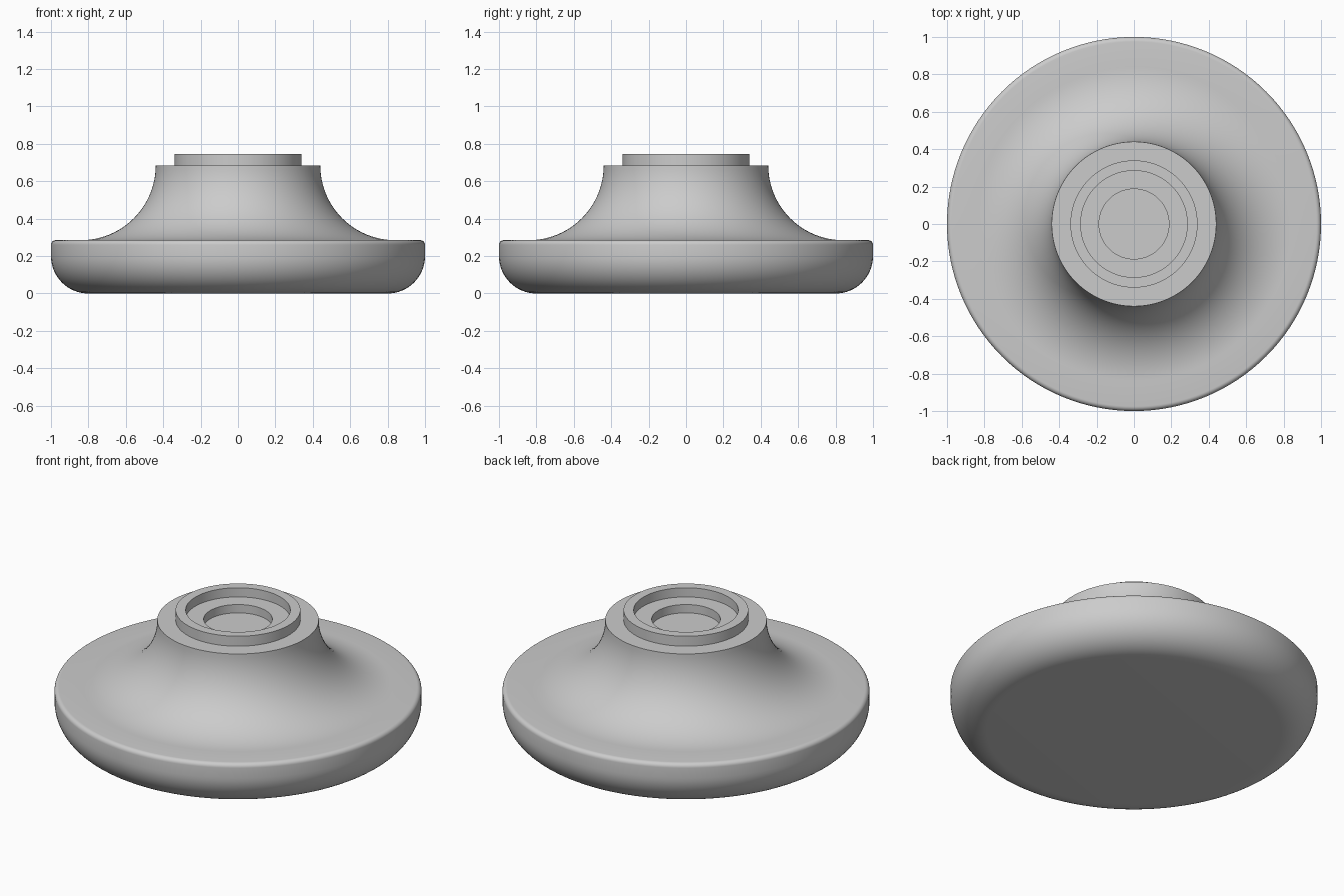
import bpy, bmesh
from math import cos, sin, radians, pi

SEGMENTS = 128

cube = bpy.data.objects.get("Cube")
if cube:
    bpy.data.objects.remove(cube, do_unlink=True)

grey = bpy.data.materials.new("plain_grey")
grey.use_nodes = True
colour = (0.6, 0.6, 0.6, 1)
grey.diffuse_color = colour
grey.node_tree.nodes["Principled BSDF"].inputs["Base Color"].default_value = colour


def arc(cx, cz, radius, start, end, steps):
    """Points (radius, height) along a circular arc, angles in degrees."""
    angles = [radians(start + (end - start) * i / steps) for i in range(steps + 1)]
    return [(cx + radius * cos(a), cz + radius * sin(a)) for a in angles]


def lathe(name, profile):
    """Turn a profile that starts and ends on the axis into a closed solid."""
    bm = bmesh.new()
    verts = [bm.verts.new((r, 0, z)) for r, z in profile]
    edges = [bm.edges.new(pair) for pair in zip(verts, verts[1:])]
    bmesh.ops.spin(bm, geom=verts + edges, cent=(0, 0, 0), axis=(0, 0, 1),
                   angle=2 * pi, steps=SEGMENTS, use_merge=True)
    bmesh.ops.remove_doubles(bm, verts=bm.verts, dist=0.0001)
    bmesh.ops.recalc_face_normals(bm, faces=bm.faces)
    mesh = bpy.data.meshes.new(name)
    bm.to_mesh(mesh)
    bm.free()
    mesh.materials.append(grey)
    obj = bpy.data.objects.new(name, mesh)
    bpy.context.collection.objects.link(obj)
    bpy.ops.object.select_all(action="DESELECT")
    obj.select_set(True)
    bpy.context.view_layer.objects.active = obj
    bpy.ops.object.shade_smooth_by_angle(angle=radians(30))
    return obj


# Rounded disc, concave neck, then the raised lip with its stepped recess
profile = [(0, 0)]
profile += arc(0.80, 0.20, 0.20, -90, 0, 16)
profile += arc(0.975, 0.26, 0.025, 0, 90, 6)
profile += arc(0.84, 0.685, 0.40, 270, 180, 24)
profile += [(0.34, 0.685), (0.34, 0.745), (0.285, 0.745), (0.285, 0.69),
            (0.187, 0.69), (0.187, 0.64), (0, 0.64)]
lathe("turned_pedestal", profile)
